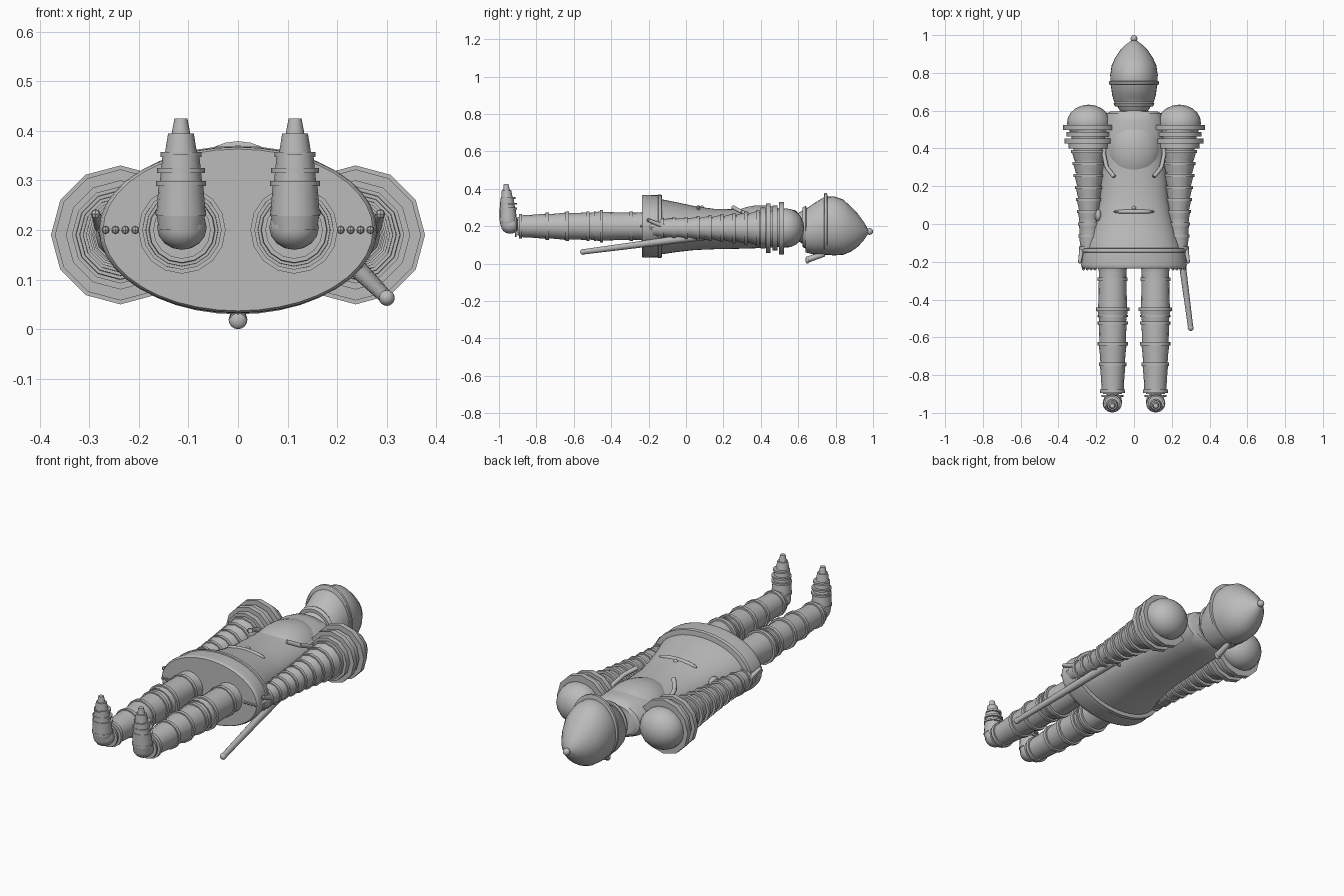
import bpy, bmesh, math
from mathutils import Vector

cube = bpy.data.objects.get("Cube")
if cube:
    bpy.data.objects.remove(cube)

steel = bpy.data.materials.new("steel_grey")
steel.use_nodes = True
GREY = (0.5, 0.5, 0.5, 1)
steel.diffuse_color = GREY
steel.node_tree.nodes["Principled BSDF"].inputs["Base Color"].default_value = GREY


def finish(name, bm, angle=35):
    bmesh.ops.recalc_face_normals(bm, faces=bm.faces)
    me = bpy.data.meshes.new(name)
    bm.to_mesh(me)
    bm.free()
    ob = bpy.data.objects.new(name, me)
    bpy.context.collection.objects.link(ob)
    me.materials.append(steel)
    bpy.ops.object.select_all(action='DESELECT')
    ob.select_set(True)
    bpy.context.view_layer.objects.active = ob
    bpy.ops.object.shade_smooth_by_angle(angle=math.radians(angle))
    return ob


def loft(name, rows, sides=12, axis="y", at=(0, 0, 0)):
    """Skin elliptical sections; each row is (position, x radius, other radius, other-axis shift)."""
    bm = bmesh.new()
    loops = []
    for row in rows:
        p, a = row[:2]
        b = row[2] if len(row) > 2 else a
        shift = row[3] if len(row) > 3 else 0
        loop = []
        for i in range(sides):
            t = math.tau * i / sides
            u, v = a * math.cos(t), b * math.sin(t) + shift
            co = (u, p, v) if axis == "y" else (u, v, p)
            loop.append(bm.verts.new(Vector(co) + Vector(at)))
        loops.append(loop)
    for l0, l1 in zip(loops, loops[1:]):
        for i in range(sides):
            j = (i + 1) % sides
            bm.faces.new((l0[i], l0[j], l1[j], l1[i]))
    bm.faces.new(loops[0])
    bm.faces.new(loops[-1])
    return finish(name, bm)


def ball(name, at, size, seg=16):
    bm = bmesh.new()
    bmesh.ops.create_uvsphere(bm, u_segments=seg, v_segments=seg // 2, radius=1)
    for v in bm.verts:
        v.co = Vector(s * c for s, c in zip(size, v.co)) + Vector(at)
    return finish(name, bm)


def rod(name, start, end, r0, r1, seg=12):
    a, b = Vector(start), Vector(end)
    bm = bmesh.new()
    bmesh.ops.create_cone(bm, cap_ends=True, segments=seg, radius1=r0, radius2=r1, depth=(b - a).length)
    rot = (b - a).to_track_quat('Z', 'Y')
    for v in bm.verts:
        v.co = rot @ v.co + (a + b) / 2
    return finish(name, bm)


# Torso and flared skirt
loft("torso", [(-0.225, .26, .16, .2), (-.13, .25, .147, .197), (-.05, .222, .133, .195),
               (.05, .195, .117, .19), (.15, .18, .108, .185), (.3, .17, .105, .185),
               (.45, .163, .105, .19), (.54, .157, .102, .193), (.585, .145, .09, .195),
               (.595, .125, .08, .195)], 40)
loft("skirt_band", [(-.235, .272, .163, .2), (-.23, .277, .167, .2), (-.215, .28, .168, .2),
                    (-.15, .268, .166, .2), (-.148, .275, .17, .2), (-.13, .272, .168, .2),
                    (-.127, .25, .15, .2)], 40)
ball("breastplate", (0, .4, .2), (.15, .19, .112), 32)
ball("waist_ridge", (0, .065, .29), (.11, .014, .022))
ball("belly_stud", (0, .085, .295), (.012, .012, .016))
for s in (1, -1):
    arc = [(.155, .45), (.16, .37), (.145, .3), (.105, .25)]
    for i, (p, q) in enumerate(zip(arc, arc[1:])):
        rod("chest_edge", (s * p[0], p[1], .22 + .055 * i / 2), (s * q[0], q[1], .22 + .055 * (i + 1) / 2), .011, .011)

# Neck, helmet and finial
loft("neck", [(.57, .09, .08, .195), (.6, .075, .075, .195), (.625, .09, .09, .195), (.66, .1, .11, .195)], 24)
loft("collar_ring", [(.622, .1, .105, .195), (.638, .108, .113, .195), (.645, .1, .11, .195)], 24)
loft("helmet", [(.64, .103, .115, .175), (.68, .115, .135, .185), (.74, .124, .154, .203),
                (.79, .126, .158, .202), (.84, .118, .148, .195), (.88, .1, .122, .185),
                (.92, .073, .087, .178), (.95, .043, .05, .174), (.972, .014, .015, .172)], 32)
loft("helmet_band", [(.738, .13, .16, .213), (.741, .133, .166, .213), (.753, .133, .166, .213),
                     (.756, .128, .158, .21)], 32)
ball("helmet_finial", (0, .982, .172), (.018, .018, .018))
rod("plume_holder", (0, .645, .02), (0, .74, .052), .017, .014)
ball("plume_holder_end", (0, .65, .019), (.019, .012, .019))

for s, side in ((1, "left"), (-1, "right")):
    # Arm: shoulder ball, flared rings, overlapping lames
    ball(side + "_shoulder", (s * .24, .535, .19), (.115, .097, .105), 20)
    for y, r in ((.51, .14), (.475, .12), (.44, .132), (.412, .11)):
        loft(side + "_shoulder_ring", [(y - .013, r), (y + .013, r)], 12, at=(s * .237, 0, .19))
    loft(side + "_arm", [(-.15, .04), (-.1, .05), (.1, .055), (.25, .064), (.4, .085), (.54, .105)],
         12, at=(s * .237, 0, .19))
    for k in range(9):
        y = .385 - .064 * k
        r = .095 - .0085 * k + .0004 * k * k
        loft(side + "_arm_lame", [(y - .052, r * .82), (y - .005, r * .96)], 12, at=(s * .237, 0, .19))
        loft(side + "_arm_ring", [(y - .008, r * 1.03), (y + .008, r * 1.03)], 12, at=(s * .237, 0, .19))

    # Hand, fingers and thumb
    ball(side + "_hand", (s * .237, -.175, .195), (.045, .055, .026))
    for k in range(4):
        x = s * (.207 + .02 * k)
        rod(side + "_finger", (x, -.15, .2), (x, -.237, .2), .009, .008, 8)
        ball(side + "_fingertip", (x, -.238, .2), (.008, .008, .008), 8)
    rod(side + "_thumb", (s * .275, -.12, .2), (s * .287, -.2, .232), .013, .009)
    ball(side + "_thumb_tip", (s * .287, -.2, .232), (.01, .01, .01), 8)

    # Leg: flared lames between raised rings
    leg_at = (s * .113, 0, .2)
    rings = [(-.225, .083), (-.292, .079), (-.452, .088), (-.524, .08), (-.634, .08), (-.742, .073), (-.885, .066)]
    loft(side + "_leg_core", [(-.9, .05), (-.5, .065), (-.2, .075)], 16, at=leg_at)
    for (y, r), (y2, r2) in zip(rings, rings[1:]):
        loft(side + "_leg_lame", [(y2, r2 * .88), ((y + y2) / 2, (r + r2) * .445), (y, r * .93)], 16, at=leg_at)
    for y, r in rings[1:]:
        loft(side + "_leg_ring", [(y - .009, r), (y + .009, r)], 16, at=leg_at)
    for y, r in ((-.42, .076), (-.487, .08), (-.91, .058)):
        loft(side + "_joint_ring", [(y - .005, r), (y + .005, r)], 16, at=leg_at)

    # Pointed shoe made of stacked tapering plates
    foot_at = (s * .115, -.95, 0)
    ball(side + "_heel", (s * .113, -.94, .205), (.05, .05, .045))
    for z, z2, r, r2 in ((.2, .235, .045, .049), (.228, .292, .05, .045), (.285, .32, .044, .04),
                         (.312, .352, .041, .037), (.345, .394, .034, .026), (.388, .425, .02, .013)):
        loft(side + "_toe_plate", [(z, r, r * .95, -.06 * (z - .23)), (z2, r2, r2 * .95, -.06 * (z2 - .23))],
             16, "z", foot_at)
    for z, r in ((.235, .051), (.294, .05), (.32, .048), (.352, .041)):
        loft(side + "_toe_ring", [(z - .005, r, r * .95), (z + .005, r, r * .95)], 16, "z", foot_at)

# Sheathed sword on the left hip
tip, hilt = Vector((.3, -.55, .063)), Vector((.215, .1, .148))
rod("scabbard", tip, hilt, .014, .022)
ball("scabbard_tip", tip, (.016, .016, .016))
along = (hilt - tip).normalized()
cross = along.cross(Vector((0, 0, 1))).normalized()
rod("sword_guard", hilt - cross * .06, hilt + cross * .06, .009, .009)
rod("sword_grip", hilt, hilt + along * .11, .011, .011)
ball("sword_pommel", hilt + along * .12, (.018, .018, .018))

# Small round pouch on the right hip
ball("hip_pouch", (-.19, .045, .23), (.018, .032, .025))
